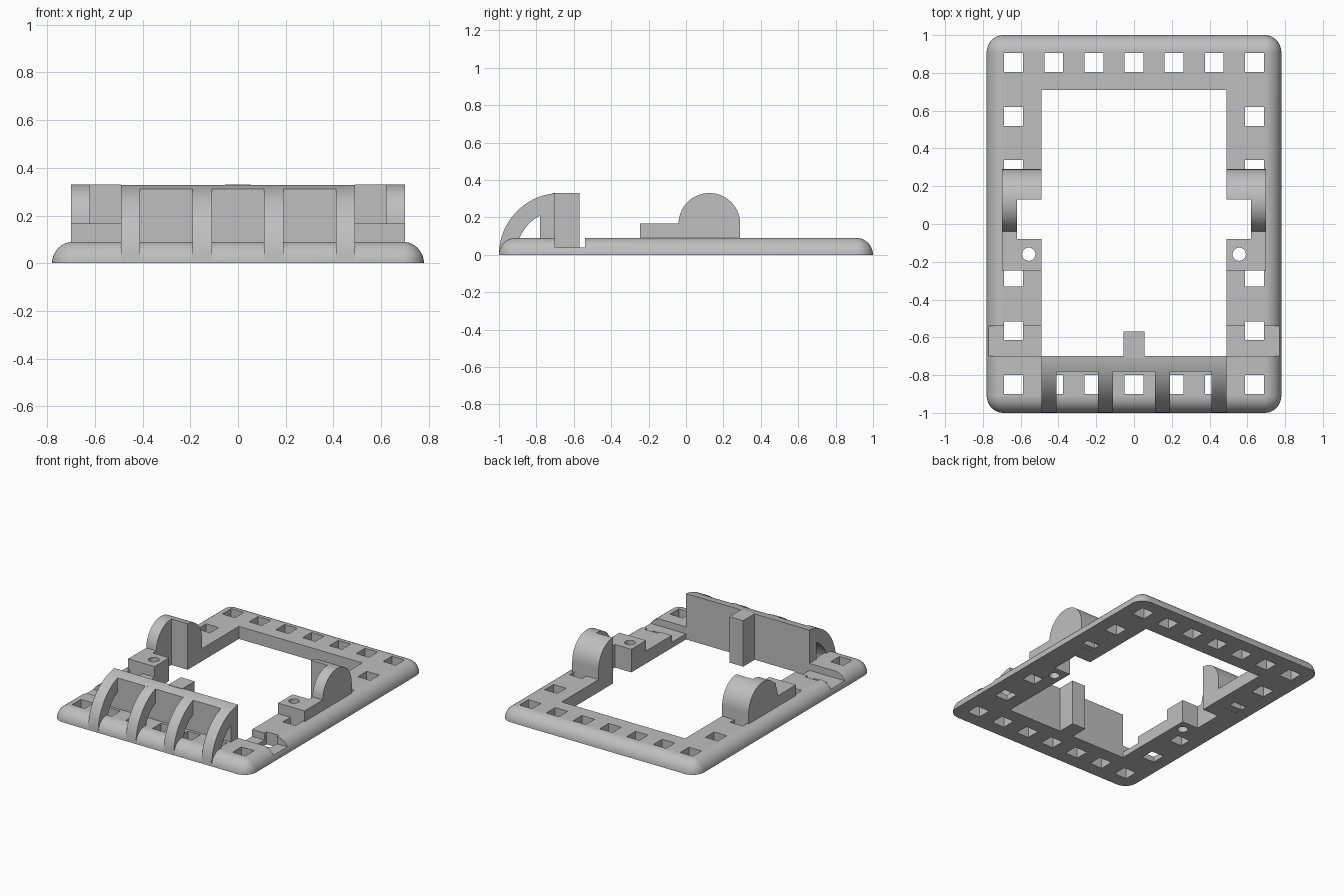
import bpy, bmesh
from math import sin, cos, pi, radians

cube = bpy.data.objects.get("Cube")
if cube:
    bpy.data.objects.remove(cube, do_unlink=True)

grey = bpy.data.materials.new("plain grey")
grey.use_nodes = True
grey.diffuse_color = (0.52, 0.52, 0.52, 1)
grey.node_tree.nodes["Principled BSDF"].inputs["Base Color"].default_value = (0.52, 0.52, 0.52, 1)


def finish(name, bm):
    bmesh.ops.recalc_face_normals(bm, faces=bm.faces)
    mesh = bpy.data.meshes.new(name)
    bm.to_mesh(mesh)
    bm.free()
    mesh.materials.append(grey)
    obj = bpy.data.objects.new(name, mesh)
    bpy.context.collection.objects.link(obj)
    return obj


def activate(obj):
    bpy.ops.object.select_all(action='DESELECT')
    obj.select_set(True)
    bpy.context.view_layer.objects.active = obj


def loft(bm, rings):
    """Closed solid through rings of equal point count."""
    loops = [[bm.verts.new(p) for p in ring] for ring in rings]
    n = len(loops[0])
    for a, b in zip(loops, loops[1:]):
        for i in range(n):
            j = (i + 1) % n
            bm.faces.new((a[i], a[j], b[j], b[i]))
    bm.faces.new(loops[0][::-1])
    bm.faces.new(loops[-1])


def prism(name, profile, x0, x1):
    """Extrude a (y, z) profile along x."""
    bm = bmesh.new()
    loft(bm, [[(x, y, z) for y, z in profile] for x in (x0, x1)])
    return finish(name, bm)


def boxes(name, extents):
    bm = bmesh.new()
    for x0, x1, y0, y1, z0, z1 in extents:
        loft(bm, [[(x0, y0, z), (x1, y0, z), (x1, y1, z), (x0, y1, z)] for z in (z0, z1)])
    return finish(name, bm)


def cut(obj, cutter):
    activate(obj)
    mod = obj.modifiers.new("cut", 'BOOLEAN')
    mod.operation = 'DIFFERENCE'
    mod.solver = 'EXACT'
    mod.object = cutter
    bpy.ops.object.modifier_apply(modifier=mod.name)


def arc(cy, cz, r, a0, a1, n):
    angles = [a0 + (a1 - a0) * i / n for i in range(n + 1)]
    return [(cy + r * cos(a), cz + r * sin(a)) for a in angles]


# Cutters shared by the frame and the side brackets
opening = boxes("opening_cutter", [(-0.49, 0.49, -0.70, 0.71, -1, 1)])
slots = boxes("slot_cutter", [(-0.62, -0.3, -0.08, 0.13, -1, 1), (0.3, 0.62, -0.08, 0.13, -1, 1)])
groove = boxes("groove_cutter", [(-1, 1, -0.70, -0.54, 0.04, 1)])

# Square holes: front and back rows plus the side columns
cells = [(0.2125 * i, y) for i in range(-3, 4) for y in (-0.85, 0.855)]
cells += [(s * 0.6375, y) for s in (-1, 1) for y in (-0.565, -0.28, 0.288, 0.57)]
holes = boxes("hole_cutter", [(x - 0.05, x + 0.05, y - 0.05, y + 0.05, -1, 1) for x, y in cells])

# Round screw holes
bm = bmesh.new()
for s in (-1, 1):
    loft(bm, [[(s * 0.557 + u, v, z) for u, v in arc(0, -0.16, 0.035, 0, 2 * pi * 31 / 32, 31)]
              for z in (-1, 1)])
screws = finish("screw_cutter", bm)

# Flat frame with rounded corners and rounded top edge
R, STEPS = 0.09, 10
rings = []
for k in range(STEPS):
    t = radians(86) * k / (STEPS - 1)
    ring = []
    for q, (sx, sy) in enumerate([(1, 1), (-1, 1), (-1, -1), (1, -1)]):
        corner = arc(sx * (0.78 - R), sy * (1 - R), R * cos(t), q * pi / 2, (q + 1) * pi / 2, 10)
        ring += [(x, y, R * sin(t) / sin(radians(86))) for x, y in corner]
    rings.append(ring)
bm = bmesh.new()
loft(bm, rings)
frame = finish("frame", bm)
for cutter in (opening, slots, groove, holes, screws):
    cut(frame, cutter)
parts = [frame]

# Side brackets: round ear with a low screw block
ear = arc(0.125, 0.165, 0.165, 0, pi, 32)
profile = [(-0.245, 0.001), (0.29, 0.001)] + ear + [(-0.04, 0.166), (-0.245, 0.166)]
for side, x0, x1 in (("left", 0.49, 0.70), ("right", -0.70, -0.49)):
    bracket = prism(side + "_bracket", profile, x0, x1)
    cut(bracket, slots)
    cut(bracket, screws)
    parts.append(bracket)

# Front wall with a curved top, and the tab behind it
CY = -0.67
top = [(y, (0.33 ** 2 - (y - CY) ** 2) ** 0.5) for y in (-0.70, -0.72, -0.74, -0.76, -0.78)]
parts.append(prism("front_wall", [(-0.78, 0.03), (-0.70, 0.03)] + top, -0.49, 0.49))
parts.append(boxes("rear_tab", [(-0.055, 0.055, -0.71, -0.57, 0, 0.33)]))

# Quarter-round ribs in front of the wall
outer = arc(CY, 0, 0.33, pi - 0.03, pi / 2 + 0.091, 28)
inner = arc(CY, 0, 0.237, pi / 2 + 0.2, pi - 0.03, 28)
for i, x in enumerate((-0.45, -0.15, 0.15, 0.45)):
    parts.append(prism("rib_%d" % (i + 1), outer + inner, x - 0.04, x + 0.04))

for cutter in (opening, slots, groove, holes, screws):
    bpy.data.objects.remove(cutter, do_unlink=True)
for part in parts:
    activate(part)
    bpy.ops.object.shade_smooth_by_angle(angle=radians(30))
